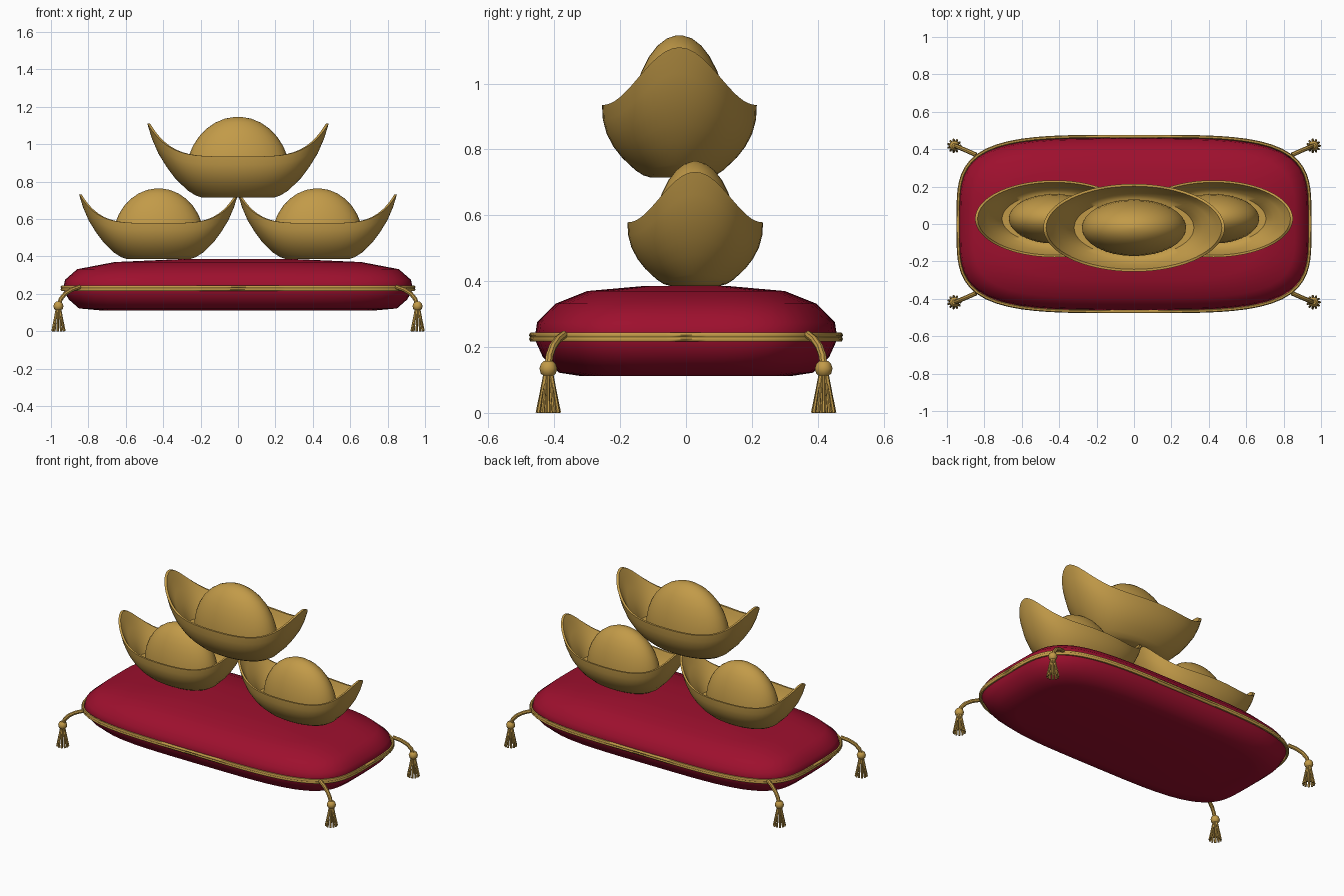
import bpy, bmesh, math
from mathutils import Vector

if "Cube" in bpy.data.objects:
    bpy.data.objects.remove(bpy.data.objects["Cube"])


def material(name, rgb):
    m = bpy.data.materials.new(name)
    m.diffuse_color = (*rgb, 1)
    m.use_nodes = True
    m.node_tree.nodes["Principled BSDF"].inputs["Base Color"].default_value = m.diffuse_color
    return m


GOLD = material("antique gold", (0.54, 0.325, 0.065))
RED = material("crimson velvet", (0.34, 0.005, 0.027))


def finish(name, bm, mat, angle=40):
    bmesh.ops.recalc_face_normals(bm, faces=bm.faces)
    mesh = bpy.data.meshes.new(name)
    bm.to_mesh(mesh)
    bm.free()
    mesh.materials.append(mat)
    ob = bpy.data.objects.new(name, mesh)
    bpy.context.collection.objects.link(ob)
    bpy.ops.object.select_all(action='DESELECT')
    ob.select_set(True)
    bpy.context.view_layer.objects.active = ob
    bpy.ops.object.shade_smooth_by_angle(angle=math.radians(angle))
    return ob


def loft(bm, rings, closed_path=False):
    """Skin a list of point rings, capping the ends of an open path."""
    loops = [[bm.verts.new(p) for p in ring] for ring in rings]
    n = len(loops[0])
    pairs = list(zip(loops, loops[1:]))
    if closed_path:
        pairs.append((loops[-1], loops[0]))
    for a, b in pairs:
        for i in range(n):
            j = (i + 1) % n
            bm.faces.new((a[i], a[j], b[j], b[i]))
    if not closed_path:
        bm.faces.new(loops[0])
        bm.faces.new(loops[-1])


def tube(bm, path, radii, sides=8, closed=False):
    path = [Vector(p) for p in path]
    n = len(path)
    rings = []
    for i, p in enumerate(path):
        if closed:
            t = path[(i + 1) % n] - path[i - 1]
        else:
            t = path[min(i + 1, n - 1)] - path[max(i - 1, 0)]
        t.normalize()
        ref = Vector((0, 0, 1)) if abs(t.z) < 0.99 else Vector((1, 0, 0))
        u = t.cross(ref).normalized()
        v = u.cross(t)
        r = radii[i] if isinstance(radii, list) else radii
        rings.append([p + r * (math.cos(a) * u + math.sin(a) * v)
                      for a in (2 * math.pi * k / sides for k in range(sides))])
    loft(bm, rings, closed)


def outline(sx, sy, z, n=72, power=4.0):
    """Rounded rectangle as a superellipse."""
    pts = []
    for k in range(n):
        a = 2 * math.pi * k / n
        c, s = math.cos(a), math.sin(a)
        r = (abs(c) ** power + abs(s) ** power) ** (-1 / power)
        pts.append((sx * r * c, sy * r * s, z))
    return pts


# Cushion: flat underside, domed top
bm = bmesh.new()
loft(bm, [outline(*r) for r in (
    (0.74, 0.32, 0.112), (0.85, 0.385, 0.122), (0.905, 0.435, 0.17),
    (0.935, 0.46, 0.225), (0.925, 0.452, 0.275), (0.86, 0.395, 0.332),
    (0.66, 0.30, 0.37), (0.30, 0.12, 0.386))])
finish("cushion", bm, RED, 60)

# Twin piping around the cushion seam
bm = bmesh.new()
for dz in (-0.006, 0.006):
    tube(bm, outline(0.94, 0.468, 0.23 + dz, 96), 0.009, 6, True)
finish("seam_piping", bm, GOLD, 60)

# Corner tassels: cord, knot and spreading strands
for sx in (-1, 1):
    for sy in (-1, 1):
        bm = bmesh.new()
        tube(bm, [(sx * x, sy * y, z) for x, y, z in (
            (0.845, 0.37, 0.238), (0.89, 0.39, 0.222), (0.925, 0.405, 0.2),
            (0.948, 0.415, 0.172), (0.958, 0.418, 0.135))], 0.012)
        cx, cy = sx * 0.96, sy * 0.418
        tube(bm, [(cx, cy, z) for z in (0.112, 0.12, 0.135, 0.15, 0.158)],
             [0.014, 0.023, 0.027, 0.022, 0.013], 12)
        for k in range(11):
            a = 2 * math.pi * k / 11
            c, s = math.cos(a), math.sin(a)
            tube(bm, [(cx + r * c, cy + r * s, z) for r, z in
                      ((0.010, 0.122), (0.022, 0.06), (0.033, 0.0))],
                 [0.005, 0.005, 0.0065], 6)
        finish("tassel", bm, GOLD)

# Ingot hull rows: share of rim height, x factor, y factor
OUTER = ((0, .40, .38), (.03, .47, .47), (.1, .56, .57), (.27, .70, .74),
         (.42, .79, .85), (.6, .88, .94), (.8, .95, .99), (1, 1, 1))
INNER = ((1.0, .968, .945), (.88, .92, .90), (.72, .85, .83), (.58, .76, .74))


def ingot(x, y, z, s):
    n = 64

    def row(t, fx, fy, floor=None):
        pts = []
        for k in range(n):
            a = 2 * math.pi * k / n
            rim = 0.22 + 0.175 * abs(math.cos(a)) ** 4.5
            h = t * rim if floor is None else floor
            pts.append((x + s * 0.485 * fx * math.cos(a),
                        y + s * 0.235 * fy * math.sin(a), z + s * h))
        return pts

    bm = bmesh.new()
    loft(bm, [row(*r) for r in OUTER] + [row(*r) for r in INNER]
         + [row(0, .66, .66, 0.115), row(0, .40, .40, 0.112)])
    finish("ingot_hull", bm, GOLD)

    # Rounded centre of the ingot
    bm = bmesh.new()
    rings = []
    for i in range(9):
        e = math.radians(-5 + 11.5 * i)
        r = math.cos(e)
        rings.append([(x + s * 0.28 * r * math.cos(2 * math.pi * k / 32),
                       y + s * 0.152 * r * math.sin(2 * math.pi * k / 32),
                       z + s * (0.115 + 0.317 * math.sin(e))) for k in range(32)])
    loft(bm, rings)
    finish("ingot_dome", bm, GOLD, 60)


# Two ingots on the cushion, a larger one on top
for side in (-1, 1):
    ingot(side * 0.425, 0.028, 0.386, 0.876)
ingot(0, -0.02, 0.715, 1.0)
